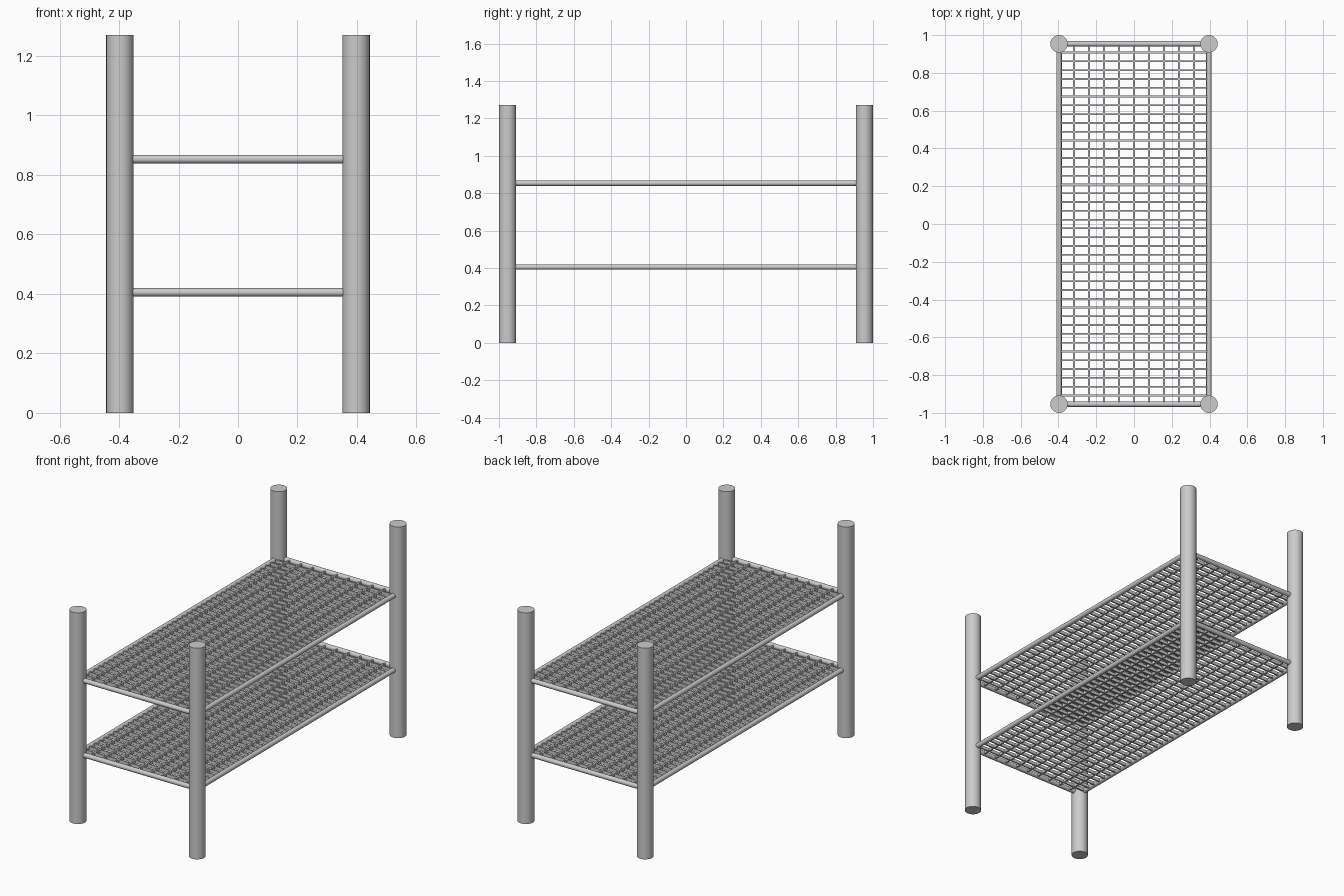
import bpy, bmesh
from mathutils import Matrix, Vector

if "Cube" in bpy.data.objects:
    bpy.data.objects.remove(bpy.data.objects["Cube"])

PX, PY = 0.397, 0.954          # post centres
POST_R, POST_H = 0.046, 1.27
RAIL_R = 0.0145
SHELVES = {"lower": 0.405, "upper": 0.853}


def rod(name, start, end, radius, sides=32):
    """Smooth-shaded cylinder between two points."""
    a, b = Vector(start), Vector(end)
    bpy.ops.mesh.primitive_cylinder_add(vertices=sides, radius=radius,
                                        depth=(b - a).length, location=(a + b) / 2)
    ob = bpy.context.object
    ob.rotation_euler = (b - a).to_track_quat('Z', 'Y').to_euler()
    ob.name = name
    bpy.ops.object.shade_smooth_by_angle()
    return ob


def grid_bars(name, bars):
    """One object holding many thin bars given as (centre, size)."""
    bm = bmesh.new()
    for centre, size in bars:
        bmesh.ops.create_cube(bm, size=1, matrix=Matrix.LocRotScale(
            Vector(centre), None, Vector(size)))
    me = bpy.data.meshes.new(name)
    bm.to_mesh(me)
    bm.free()
    bpy.context.collection.objects.link(bpy.data.objects.new(name, me))


# corner posts
for sx, side in ((-1, "left"), (1, "right")):
    for sy, end in ((-1, "front"), (1, "back")):
        rod(f"{end}_{side}_post", (sx * PX, sy * PY, 0), (sx * PX, sy * PY, POST_H), POST_R)

for level, z in SHELVES.items():
    # frame rails
    for s, side, end in ((-1, "left", "front"), (1, "right", "back")):
        rod(f"{level}_{side}_rail", (s * PX, -PY, z), (s * PX, PY, z), RAIL_R, 20)
        rod(f"{level}_{end}_rail", (-PX, s * PY, z), (PX, s * PY, z), RAIL_R, 20)
    # crossed grating bars
    nx, ny, w, h = 10, 41, 0.009, 0.019
    grid_bars(f"{level}_long_grating_bars",
              [((-PX + 2 * PX * i / nx, 0, z), (w, 2 * PY, h)) for i in range(1, nx)])
    grid_bars(f"{level}_cross_grating_bars",
              [((0, -PY + 2 * PY * i / ny, z), (2 * PX, w, h)) for i in range(1, ny)])
